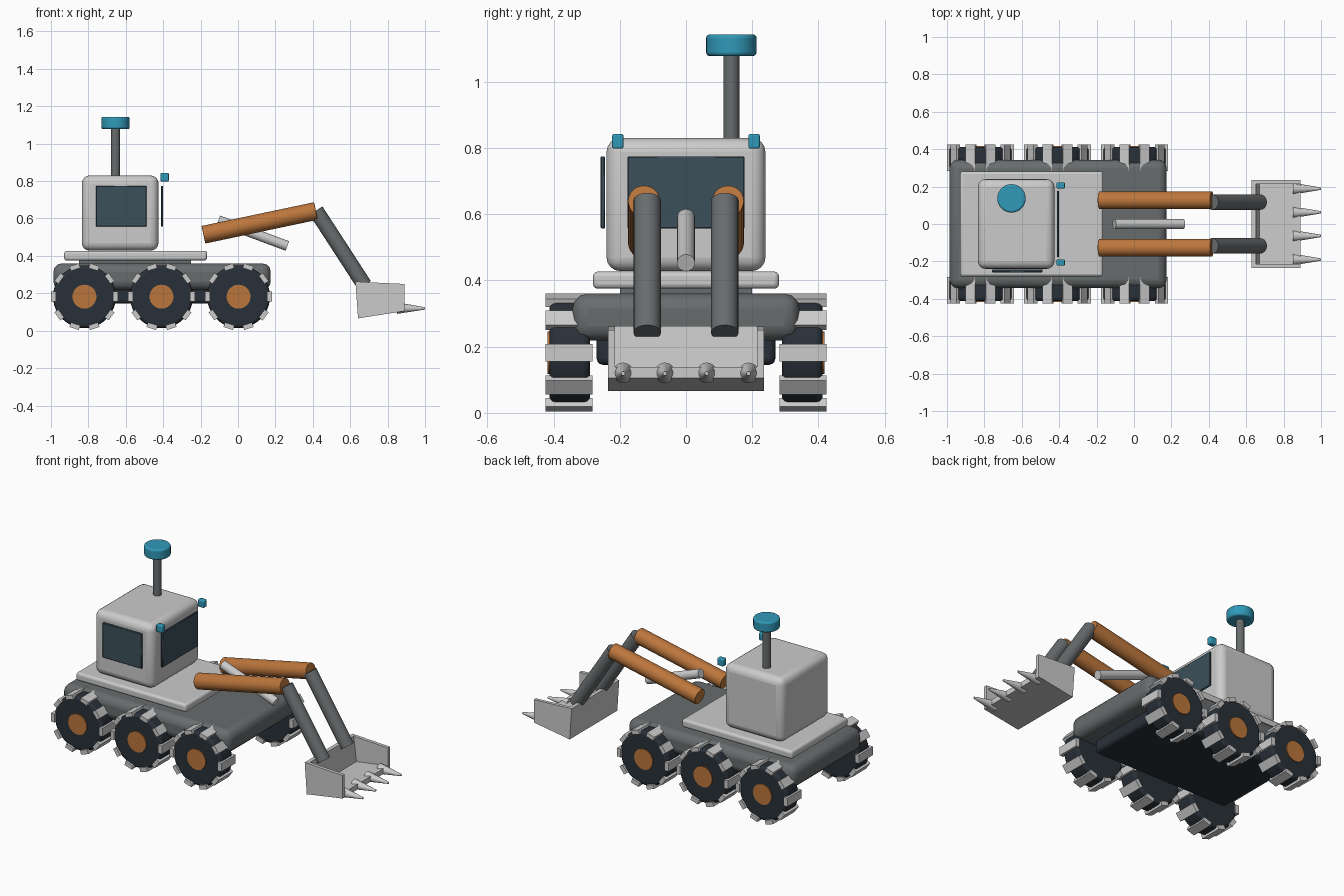
import bpy, bmesh, math
from mathutils import Vector, Matrix

if "Cube" in bpy.data.objects:
    bpy.data.objects.remove(bpy.data.objects["Cube"])


def material(name, rgb):
    m = bpy.data.materials.new(name)
    m.diffuse_color = (*rgb, 1)
    m.use_nodes = True
    m.node_tree.nodes["Principled BSDF"].inputs["Base Color"].default_value = m.diffuse_color
    return m


ORANGE = material("orange", (0.50, 0.18, 0.045))
DARK = material("dark_rubber", (0.022, 0.03, 0.04))
GLASS = material("dark_glass", (0.045, 0.08, 0.10))
BLUE = material("blue", (0.03, 0.32, 0.48))
STEEL = material("dark_steel", (0.14, 0.15, 0.155))


def finish(name, bm, mat=None, bevel=0, segments=3, smooth=True):
    bmesh.ops.recalc_face_normals(bm, faces=bm.faces)
    me = bpy.data.meshes.new(name)
    bm.to_mesh(me)
    bm.free()
    ob = bpy.data.objects.new(name, me)
    bpy.context.collection.objects.link(ob)
    if mat:
        me.materials.append(mat)
    if bevel:
        mod = ob.modifiers.new("bevel", 'BEVEL')
        mod.width, mod.segments = bevel, segments
        mod.limit_method, mod.angle_limit = 'ANGLE', math.radians(40)
    if smooth:
        bpy.ops.object.select_all(action='DESELECT')
        ob.select_set(True)
        bpy.context.view_layer.objects.active = ob
        bpy.ops.object.shade_smooth_by_angle(angle=math.radians(35))
    return ob


def box(name, x, y, z, mat=None, bevel=0, segments=3):
    bm = bmesh.new()
    size = (x[1] - x[0], y[1] - y[0], z[1] - z[0])
    mid = (sum(x) / 2, sum(y) / 2, sum(z) / 2)
    bmesh.ops.create_cube(bm, size=1, matrix=Matrix.Translation(mid) @ Matrix.Diagonal((*size, 1)))
    return finish(name, bm, mat, bevel, segments)


def rod(name, a, b, r, mat=None, r2=None, bevel=0, sides=32):
    a, b = Vector(a), Vector(b)
    bm = bmesh.new()
    turn = (b - a).to_track_quat('Z', 'Y').to_matrix().to_4x4()
    bmesh.ops.create_cone(bm, cap_ends=True, segments=sides, radius1=r,
                          radius2=r if r2 is None else r2, depth=(b - a).length,
                          matrix=Matrix.Translation((a + b) / 2) @ turn)
    return finish(name, bm, mat, bevel)


def prism(name, outline, y0, y1, mat=None):
    bm = bmesh.new()
    face = bm.faces.new([bm.verts.new((x, y0, z)) for x, z in outline])
    ext = bmesh.ops.extrude_face_region(bm, geom=[face])
    bmesh.ops.translate(bm, vec=(0, y1 - y0, 0),
                        verts=[v for v in ext["geom"] if isinstance(v, bmesh.types.BMVert)])
    return finish(name, bm, mat, smooth=False)


# Body, belly and turntable deck
box("chassis", (-0.987, 0.175), (-0.343, 0.343), (0.218, 0.36), STEEL, 0.045)
box("belly", (-0.88, 0.06), (-0.27, 0.27), (0.145, 0.24), DARK, 0.02)
box("deck", (-0.93, -0.165), (-0.281, 0.281), (0.375, 0.427), None, 0.015)
box("deck_mount", (-0.85, -0.25), (-0.2, 0.2), (0.34, 0.39), STEEL)

# Cab with windows and lamps
box("cab", (-0.835, -0.425), (-0.24, 0.24), (0.428, 0.83), None, 0.042, 4)
box("windshield", (-0.412, -0.4), (-0.177, 0.177), (0.557, 0.775), GLASS, 0.003, 1)
box("side_window", (-0.76, -0.488), (-0.258, -0.244), (0.557, 0.775), GLASS, 0.003, 1)
for s in (-1, 1):
    box("lamp", (-0.414, -0.37), (s * 0.206 - 0.017, s * 0.206 + 0.017), (0.798, 0.843), BLUE, 0.006)

# Mast and beacon
rod("mast", (-0.655, 0.137, 0.8), (-0.655, 0.137, 1.09), 0.024, STEEL)
rod("beacon", (-0.655, 0.137, 1.078), (-0.655, 0.137, 1.143), 0.076, BLUE, bevel=0.01)

# Six wheels with ten lugs each
R, CZ, LUGS = 0.179, 0.182, 10
for s in (-1, 1):
    for cx in (-0.821, -0.409, 0.003):
        rod("tyre", (cx, s * 0.29, CZ), (cx, s * 0.412, CZ), 0.168, DARK, bevel=0.018, sides=48)
        rod("hub", (cx, s * 0.30, CZ), (cx, s * 0.418, CZ), 0.064, ORANGE)
        bm = bmesh.new()
        for i in range(LUGS):
            bmesh.ops.create_cube(bm, size=1, matrix=(
                Matrix.Translation((cx, s * 0.354, CZ))
                @ Matrix.Rotation(i * math.tau / LUGS, 4, 'Y')
                @ Matrix.Translation((R - 0.013, 0, 0))
                @ Matrix.Diagonal((0.026, 0.142, 0.053, 1))))
        finish("tyre_lugs", bm, smooth=False)

# Arms: boom, forearm and central ram
for s in (-1, 1):
    rod("boom", (-0.185, s * 0.127, 0.513), (0.417, s * 0.127, 0.64), 0.048, ORANGE, bevel=0.003)
    rod("forearm", (0.417, s * 0.117, 0.642), (0.676, s * 0.117, 0.243), 0.041, STEEL)
rod("ram", (-0.105, 0, 0.59), (0.264, 0, 0.453), 0.027)

# Bucket: back, floor, cheeks and teeth
prism("bucket_back", [(0.628, 0.262), (0.652, 0.262), (0.672, 0.1), (0.642, 0.066)], -0.235, 0.235)
prism("bucket_floor", [(0.642, 0.066), (0.89, 0.105), (0.89, 0.138), (0.662, 0.105)], -0.235, 0.235)
for s in (-1, 1):
    prism("bucket_cheek", [(0.628, 0.262), (0.89, 0.25), (0.89, 0.107), (0.642, 0.066)],
          s * 0.215, s * 0.236)
for i in range(4):
    y = -0.19 + i * 0.1263
    rod("tooth", (0.85, y, 0.121), (1.0, y, 0.119), 0.031, None, r2=0.006, sides=20)
